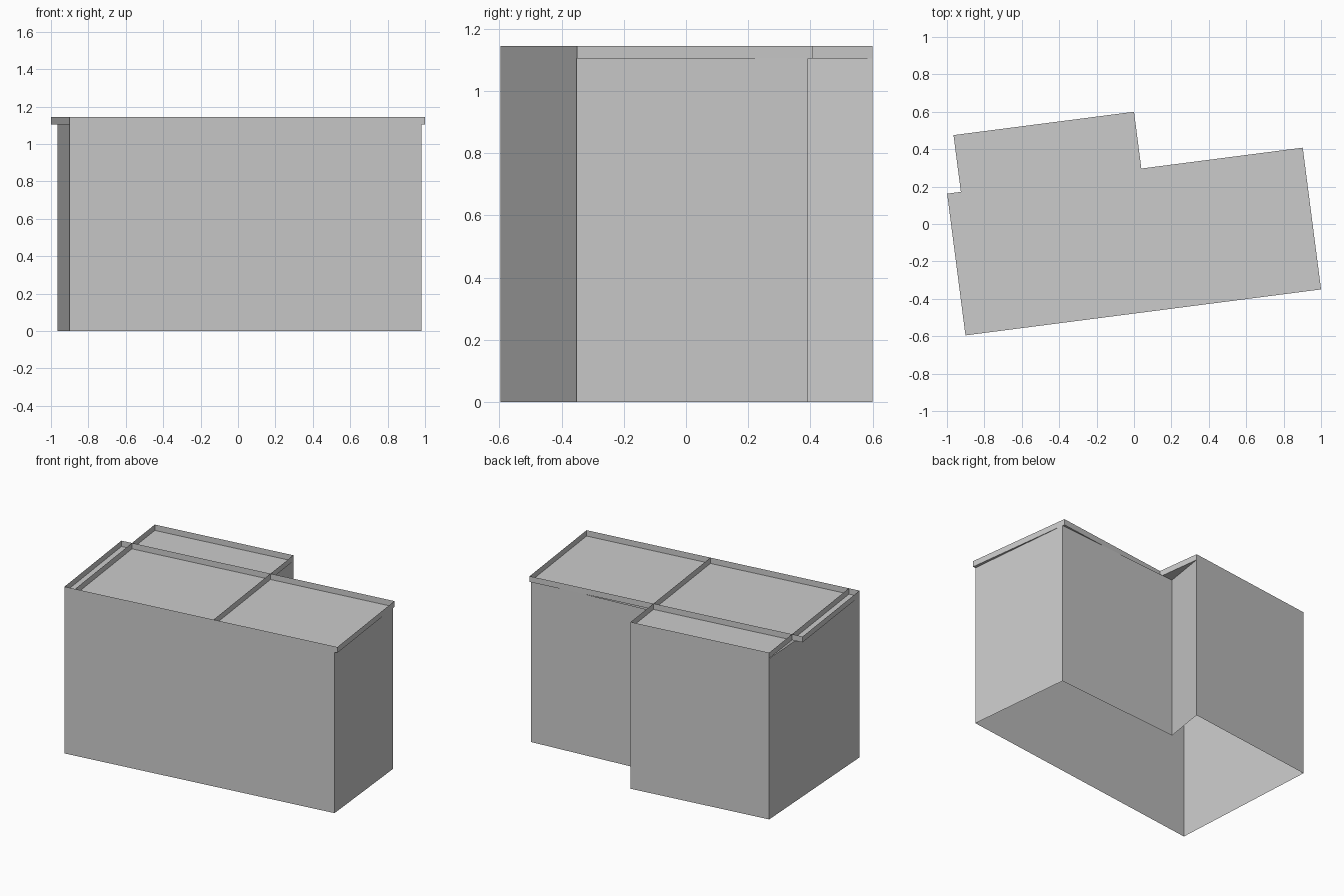
import bpy
import math

if "Cube" in bpy.data.objects:
    bpy.data.objects.remove(bpy.data.objects["Cube"])

H_WALL, H_TOP = 1.105, 1.145
ANG = math.atan2(0.245, 1.895)
CA, SA = math.cos(ANG), math.sin(ANG)


def plan(u, v):
    """Building-aligned plan coordinates to world x, y."""
    return (u * CA - v * SA, u * SA + v * CA)


def make(name, verts, faces):
    me = bpy.data.meshes.new(name)
    me.from_pydata(verts, [], faces)
    me.update()
    ob = bpy.data.objects.new(name, me)
    bpy.context.collection.objects.link(ob)
    return ob


def ring(name, pts, z0, z1):
    """Closed loop of thin upright walls, faces outward."""
    n = len(pts)
    verts = [(x, y, z) for z in (z0, z1) for x, y in pts]
    faces = [(i, (i + 1) % n, n + (i + 1) % n, n + i) for i in range(n)]
    return make(name, verts, faces)


# roof rectangles in building-aligned coordinates
u0, u1, v0, v1 = -0.97, 0.947, -0.475, 0.289   # main roof
w0, w1, v2 = -0.896, 0.077, 0.595              # rear wing roof

# outer walls: open shell, slightly skewed to the roof
ring("outer_walls", [plan(u0, v0), (0.98, -0.352), (0.904, 0.392),
                     (-0.045, 0.31), plan(w1, v2), plan(w0, v2)], 0, H_WALL)

# flat roof deck, overhanging the walls in places
outline = [(u0, v0), (u1, v0), (u1, v1), (w1, v1),
           (w1, v2), (w0, v2), (w0, v1), (u0, v1)]
make("roof_deck", [(*plan(u, v), H_WALL) for u, v in outline], [tuple(range(8))])

# low parapets around both crossing roof rectangles
ring("main_parapet", [plan(u0, v0), plan(u1, v0), plan(u1, v1), plan(u0, v1)],
     H_WALL, H_TOP)
ring("wing_parapet", [plan(w0, v0), plan(w1, v0), plan(w1, v2), plan(w0, v2)],
     H_WALL, H_TOP)

# flush panels just behind the front wall
for name, a, b, z0, z1 in (
        ("upper_left_window", -0.87, -0.62, 0.71, 0.885),
        ("lower_left_window", -0.87, -0.62, 0.355, 0.555),
        ("middle_window", -0.40, 0.37, 0.265, 0.885),
        ("upper_right_window", 0.53, 0.78, 0.71, 0.885),
        ("lower_right_window", 0.53, 0.78, 0.355, 0.555)):
    p, q = plan(a, v0 + 0.002), plan(b, v0 + 0.002)
    make(name, [(*p, z0), (*q, z0), (*q, z1), (*p, z1)], [(0, 1, 2, 3)])
